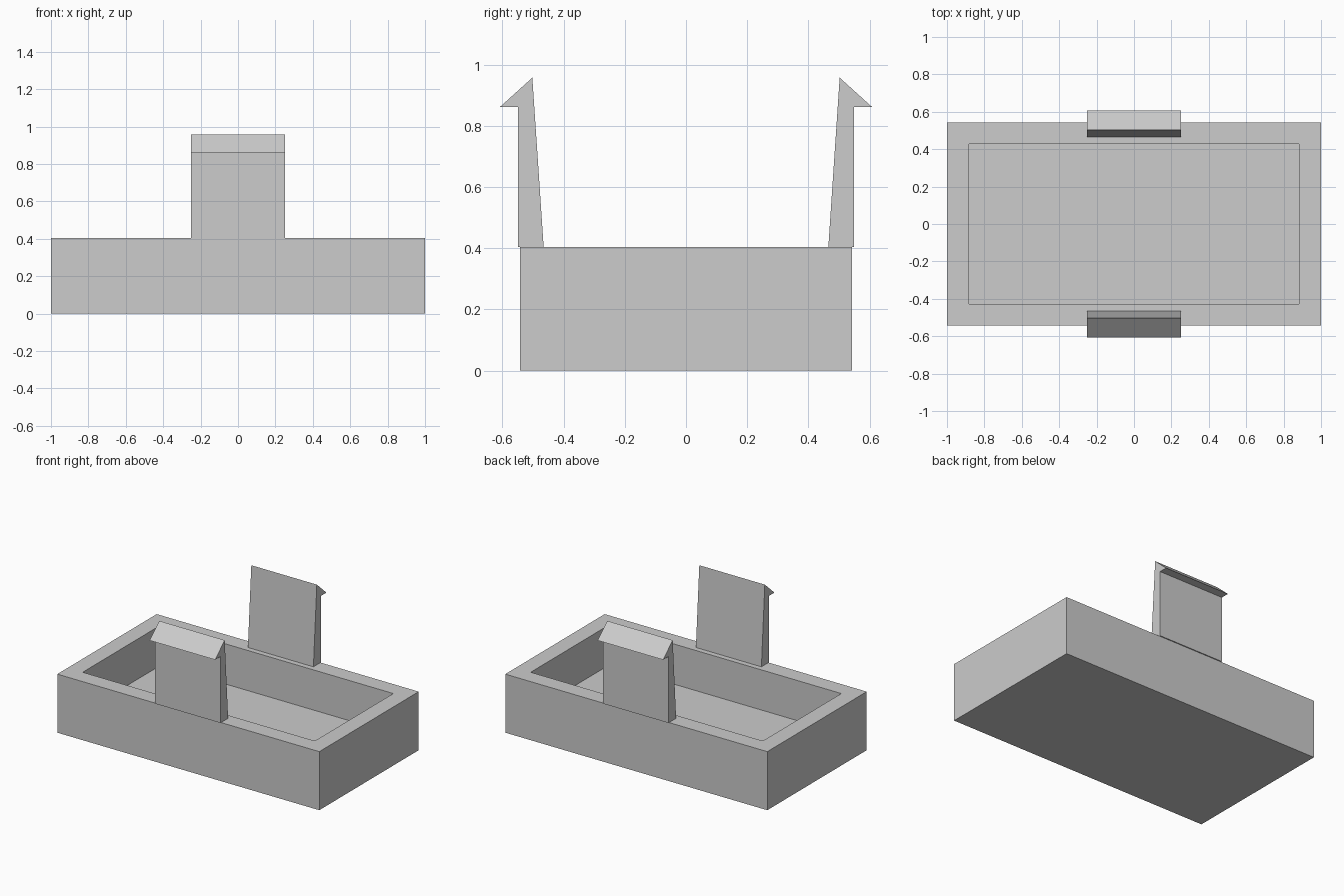
import bpy
import bmesh

cube = bpy.data.objects.get("Cube")
if cube:
    bpy.data.objects.remove(cube, do_unlink=True)

grey = bpy.data.materials.new("light_grey")
grey.use_nodes = True
grey.diffuse_color = (0.604, 0.604, 0.604, 1)
grey.node_tree.nodes["Principled BSDF"].inputs["Base Color"].default_value = grey.diffuse_color

HALF_X, HALF_Y, TOP = 1.0, 0.542, 0.404
WALL, FLOOR, CORNER = 0.114, 0.127, 0.007


def finish(name, bm):
    bmesh.ops.recalc_face_normals(bm, faces=bm.faces)
    mesh = bpy.data.meshes.new(name)
    bm.to_mesh(mesh)
    bm.free()
    mesh.materials.append(grey)
    obj = bpy.data.objects.new(name, mesh)
    bpy.context.collection.objects.link(obj)
    return obj


def box(name, hx, hy, z0, z1, corner=0):
    bm = bmesh.new()
    bmesh.ops.create_cube(bm, size=1)
    for v in bm.verts:
        v.co.x *= 2 * hx
        v.co.y *= 2 * hy
        v.co.z = z1 if v.co.z > 0 else z0
    if corner:
        upright = [e for e in bm.edges
                   if abs(e.verts[0].co.z - e.verts[1].co.z) > 0.01]
        bmesh.ops.bevel(bm, geom=upright, offset=corner, segments=3,
                        profile=0.5, affect='EDGES')
    return finish(name, bm)


# Open tray with a slightly rounded pocket
tray = box("tray", HALF_X, HALF_Y, 0, TOP)
pocket = box("pocket_cutter", HALF_X - WALL, HALF_Y - WALL, FLOOR, TOP + 0.2, CORNER)
pocket.hide_render = True
pocket.hide_viewport = True
cut = tray.modifiers.new("pocket", 'BOOLEAN')
cut.operation = 'DIFFERENCE'
cut.solver = 'EXACT'
cut.object = pocket

# Tapered snap clips with an outward hook: (distance from centre, height)
CLIP = [(0.465, TOP), (0.502, 0.957), (0.607, 0.862), (0.549, 0.862), (0.549, TOP)]


def clip(name, side, half_width=0.25):
    bm = bmesh.new()
    face = bm.faces.new([bm.verts.new((-half_width, side * y, z)) for y, z in CLIP])
    grown = bmesh.ops.extrude_face_region(bm, geom=[face])["geom"]
    moved = [g for g in grown if isinstance(g, bmesh.types.BMVert)]
    bmesh.ops.translate(bm, verts=moved, vec=(2 * half_width, 0, 0))
    return finish(name, bm)


clip("front_clip", -1)
clip("back_clip", 1)
